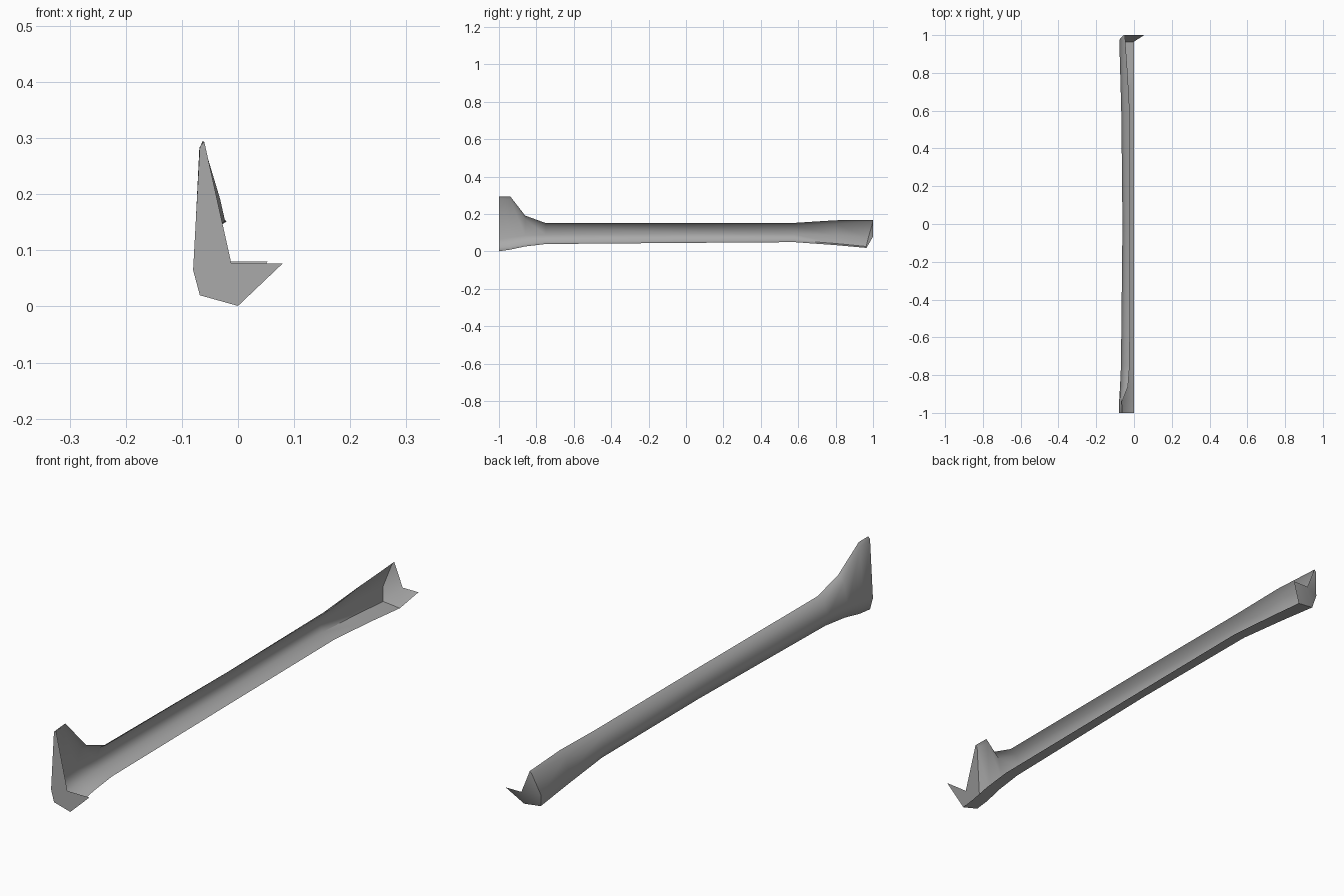
import bpy, bmesh

if "Cube" in bpy.data.objects:
    bpy.data.objects.remove(bpy.data.objects["Cube"])

# Single grey finish
grey = bpy.data.materials.new("mid grey")
grey.diffuse_color = (0.4, 0.4, 0.4, 1)
grey.use_nodes = True
grey.node_tree.nodes["Principled BSDF"].inputs["Base Color"].default_value = grey.diffuse_color

# Open C-shaped sections along the length: y, then (x, z) from top lip round to bottom lip
sections = [
    (-1.00, [(-.060, .293), (-.068, .285), (-.080, .065), (-.068, .020), (0, .001)]),
    (-.94, [(-.063, .295), (-.069, .280), (-.079, .075), (-.066, .025), (0, .010)]),
    (-.86, [(-.032, .192), (-.056, .172), (-.074, .085), (-.061, .040), (0, .027)]),
    (-.75, [(-.023, .152), (-.050, .135), (-.069, .090), (-.056, .050), (0, .040)]),
    (0.00, [(-.020, .152), (-.044, .135), (-.061, .095), (-.049, .057), (0, .046)]),
    (0.58, [(-.022, .153), (-.049, .137), (-.067, .092), (-.055, .060), (0, .050)]),
    (0.80, [(-.034, .167), (-.056, .148), (-.073, .087), (-.063, .043), (0, .034)]),
    (1.00, [(-.048, .168), (-.056, .160), (-.078, .075), (-.068, .027), (0, .019)]),
]
# The back end leans in toward the bottom
back_lean = [0, 0, -.025, -.037, -.035]

bm = bmesh.new()
rows = []
for y, pts in sections:
    lean = back_lean if y == 1 else [0] * 5
    rows.append([bm.verts.new((x, y + d, z)) for (x, z), d in zip(pts, lean)])

# Long channel wall
for a, b in zip(rows, rows[1:]):
    for i in range(4):
        bm.faces.new((a[i], a[i + 1], b[i + 1], b[i]))


def end_cap(row, y, tip_x, notch_x, z):
    """End plate with a pointed tab sticking out to the right."""
    tip = bm.verts.new((tip_x, y, z))
    notch = bm.verts.new((notch_x, y, z))
    top, a, b, c, bottom = row
    for f in ((top, a, notch), (a, b, notch), (b, c, notch),
              (c, bottom, notch), (bottom, tip, notch)):
        bm.faces.new(f)


end_cap(rows[0], -1, .08, -.012, .077)
end_cap(rows[-1], 1, .053, -.013, .08)
bmesh.ops.recalc_face_normals(bm, faces=bm.faces)

# Make the wall face outward (left)
bm.faces.ensure_lookup_table()
bm.normal_update()
if bm.faces[13].normal.x > 0:
    bmesh.ops.reverse_faces(bm, faces=bm.faces)

mesh = bpy.data.meshes.new("trim_channel")
bm.to_mesh(mesh)
bm.free()
mesh.materials.append(grey)
channel = bpy.data.objects.new("trim_channel", mesh)
bpy.context.collection.objects.link(channel)

# Smooth wall, crisp end plates
bpy.context.view_layer.objects.active = channel
channel.select_set(True)
bpy.ops.object.shade_smooth_by_angle(angle=1.1)
